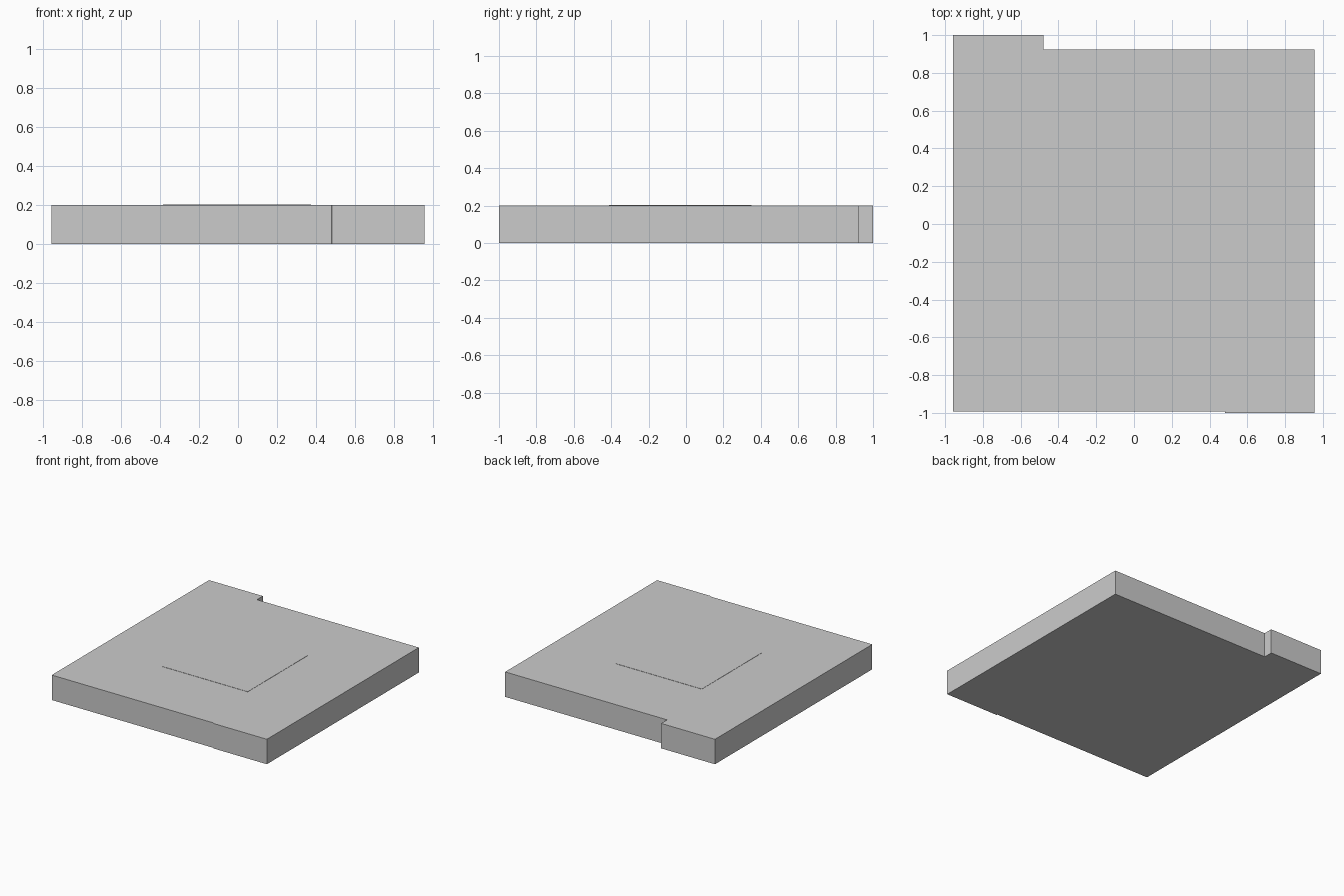
import bpy, bmesh

if "Cube" in bpy.data.objects:
    bpy.data.objects.remove(bpy.data.objects["Cube"])

H = 0.2
L, R, B, T = -0.957, 0.956, 0.925, 1.0   # slab extents and tab depth

# Outline with the tab at the back left; the front right quarter sits slightly proud
outline = [(L, -0.992), (0.48, -0.992), (0.482, -1.0), (R, -1.0), (R, B), (-0.48, B), (-0.48, T), (L, T)]
panel = [(-0.385, -0.413), (0.375, -0.413), (0.375, 0.35), (-0.385, 0.35)]


def add_object(name, bm):
    bmesh.ops.recalc_face_normals(bm, faces=bm.faces)
    me = bpy.data.meshes.new(name)
    bm.to_mesh(me)
    bm.free()
    ob = bpy.data.objects.new(name, me)
    bpy.context.collection.objects.link(ob)
    return ob


def prism(name, points, z0, z1):
    """Extrude a flat outline from z0 up to z1."""
    bm = bmesh.new()
    face = bm.faces.new([bm.verts.new((x, y, z0)) for x, y in points])
    ext = bmesh.ops.extrude_face_region(bm, geom=[face], use_keep_orig=True)
    for v in ext["geom"]:
        if isinstance(v, bmesh.types.BMVert):
            v.co.z = z1
    return add_object(name, bm)


# Floor slab with its tab
prism("floor_slab", outline, 0.0, H)

# Square centre panel, barely raised so its outline reads
prism("centre_panel", panel, H - 0.002, H + 0.002)
